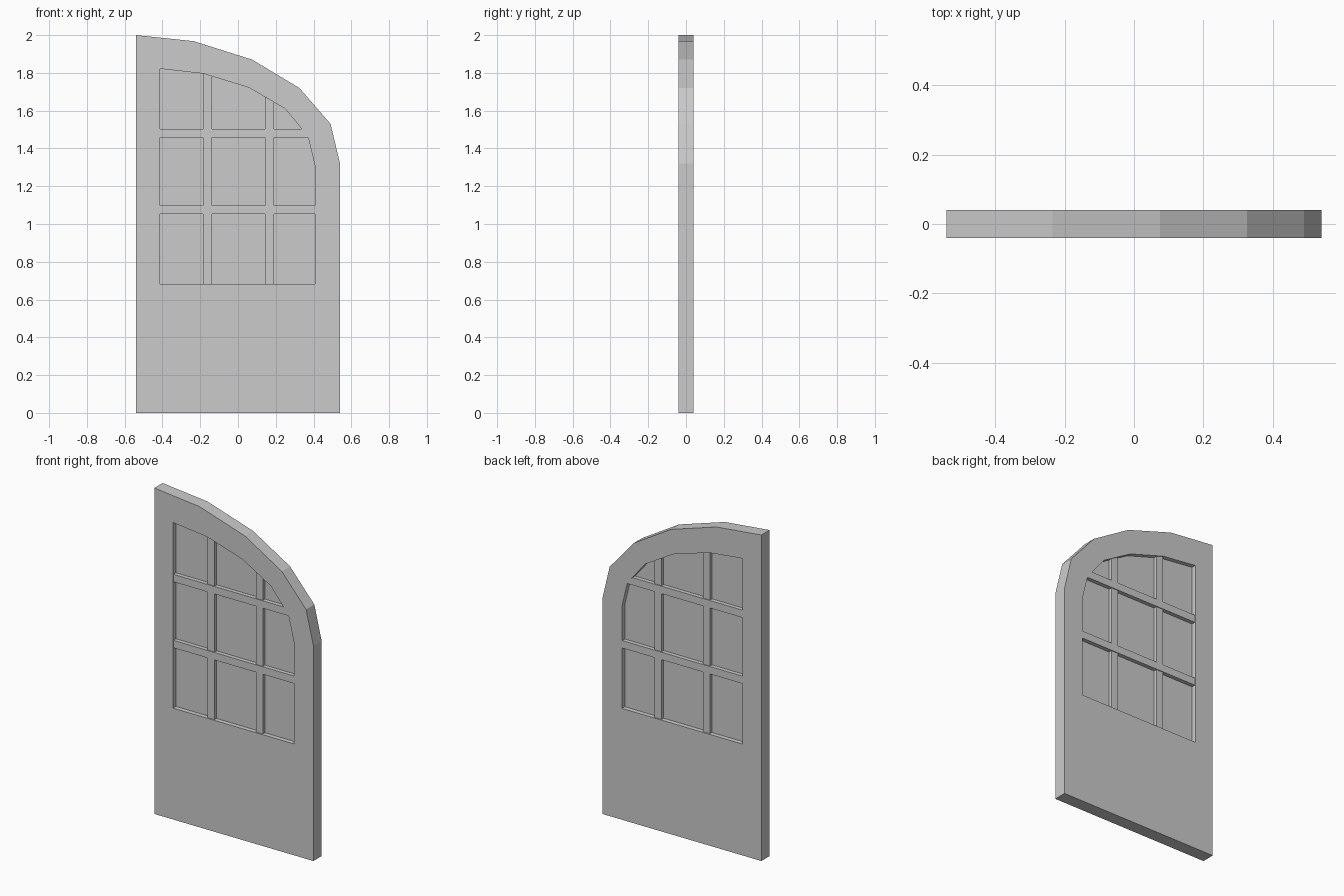
import bpy, bmesh

if "Cube" in bpy.data.objects:
    bpy.data.objects.remove(bpy.data.objects["Cube"])

OUTER = [(-0.54, 0), (0.54, 0), (0.54, 1.32), (0.49, 1.53),
         (0.325, 1.72), (0.075, 1.87), (-0.235, 1.968), (-0.54, 2.0)]
INNER = [(-0.413, 0.683), (0.407, 0.683), (0.407, 1.31), (0.37, 1.463),
         (0.25, 1.61), (0.058, 1.722), (-0.183, 1.796), (-0.413, 1.822)]


def make_object(name, bm):
    bmesh.ops.recalc_face_normals(bm, faces=bm.faces)
    mesh = bpy.data.meshes.new(name)
    bm.to_mesh(mesh)
    bm.free()
    obj = bpy.data.objects.new(name, mesh)
    bpy.context.collection.objects.link(obj)
    return obj


def slab(name, profile, half):
    """Extrude an x-z outline through y = -half..half."""
    bm = bmesh.new()
    face = bm.faces.new([bm.verts.new((x, -half, z)) for x, z in profile])
    ext = bmesh.ops.extrude_face_region(bm, geom=[face], use_keep_orig=True)
    moved = [v for v in ext["geom"] if isinstance(v, bmesh.types.BMVert)]
    bmesh.ops.translate(bm, verts=moved, vec=(0, 2 * half, 0))
    return make_object(name, bm)


def rect(x0, x1, z0, z1):
    return [(x0, z0), (x1, z0), (x1, z1), (x0, z1)]


def ring(name, outer, inner, half):
    """Slab with an opening, from two outlines of equal length."""
    bm = bmesh.new()
    loops = [[bm.verts.new((x, y, z)) for x, z in pts]
             for pts, y in ((outer, -half), (inner, -half), (inner, half), (outer, half))]
    n = len(outer)
    for k in range(4):
        a, b = loops[k], loops[(k + 1) % 4]
        for i in range(n):
            j = (i + 1) % n
            bm.faces.new((a[i], a[j], b[j], b[i]))
    return make_object(name, bm)


# Door leaf with arched window opening
ring("door_leaf", OUTER, INNER, 0.04)

# Recessed window pane
slab("window_pane", INNER, 0.012)

# Vertical glazing bars, tops buried in the arch
for i, (x, top) in enumerate(((-0.161, 1.80), (0.167, 1.68))):
    slab(f"vertical_bar_{i + 1}", rect(x - 0.024, x + 0.024, 0.675, top), 0.032)

# Horizontal glazing bars
for i, (z, right) in enumerate(((1.075, 0.415), (1.48, 0.372))):
    slab(f"horizontal_bar_{i + 1}", rect(-0.42, right, z - 0.023, z + 0.023), 0.037)
